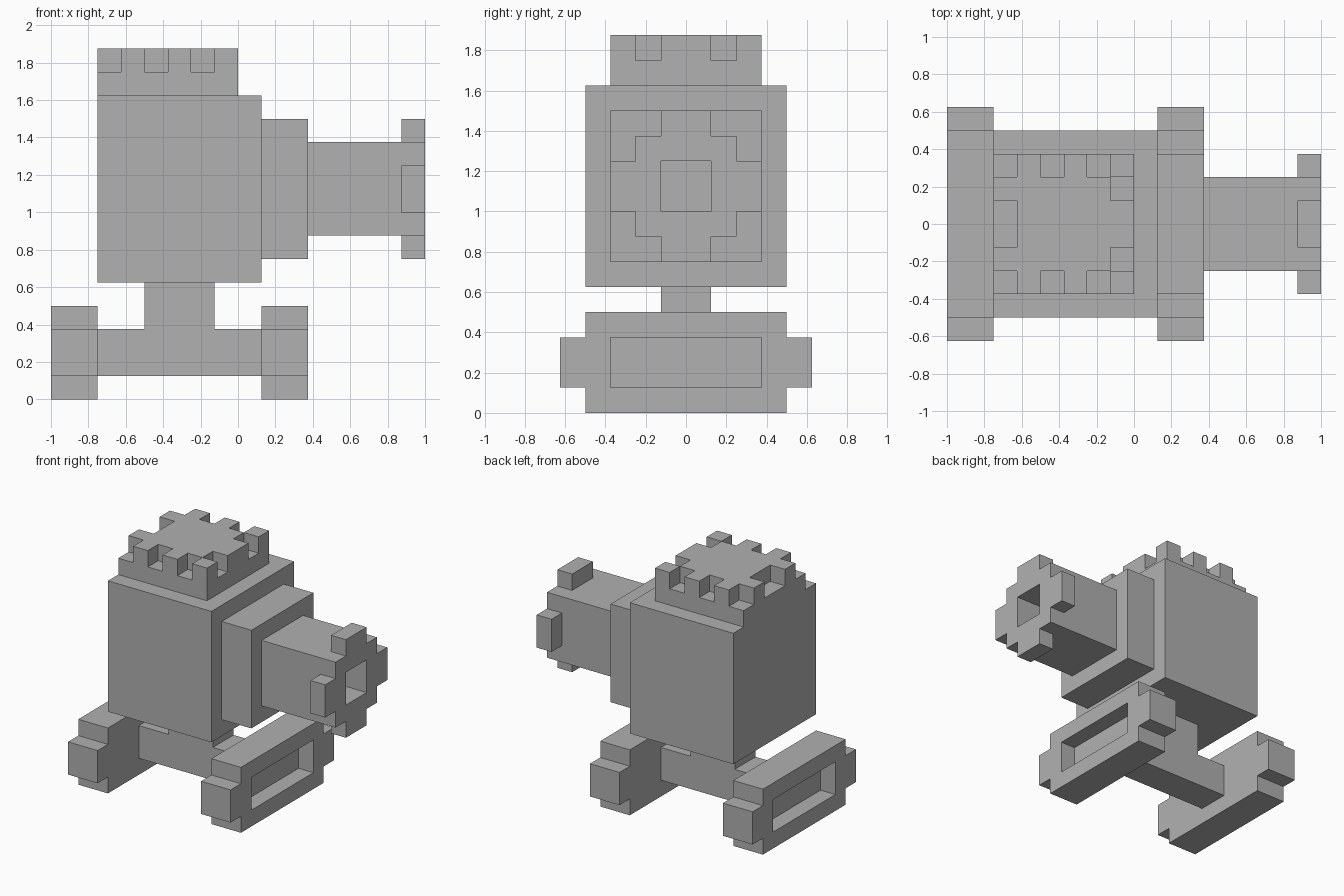
import bpy, bmesh
from mathutils import Vector

U = 0.125  # size of one block unit; all part sizes below are in units

if "Cube" in bpy.data.objects:
    bpy.data.objects.remove(bpy.data.objects["Cube"], do_unlink=True)

grey = bpy.data.materials.new("plain_grey")
grey.use_nodes = True
colour = (0.44, 0.44, 0.44, 1)
grey.diffuse_color = colour
grey.node_tree.nodes["Principled BSDF"].inputs["Base Color"].default_value = colour


def finish(name, bm):
    bmesh.ops.recalc_face_normals(bm, faces=bm.faces)
    mesh = bpy.data.meshes.new(name)
    bm.to_mesh(mesh)
    bm.free()
    mesh.materials.append(grey)
    obj = bpy.data.objects.new(name, mesh)
    bpy.context.collection.objects.link(obj)
    return obj


def box(name, x, y, z):
    """Axis-aligned block from (low, high) ranges in units."""
    bm = bmesh.new()
    bmesh.ops.create_cube(bm, size=1)
    for v in bm.verts:
        v.co = Vector([U * (r[0] if c < 0 else r[1]) for c, r in zip(v.co, (x, y, z))])
    return finish(name, bm)


def prism(name, profile, x):
    """Extrude a closed (y, z) profile along x."""
    bm = bmesh.new()
    face = bm.faces.new([bm.verts.new((x[0] * U, y * U, z * U)) for y, z in profile])
    new = bmesh.ops.extrude_face_region(bm, geom=[face])["geom"]
    verts = [g for g in new if isinstance(g, bmesh.types.BMVert)]
    bmesh.ops.translate(bm, verts=verts, vec=((x[1] - x[0]) * U, 0, 0))
    return finish(name, bm)


def cut(obj, x, y, z):
    """Carve a block out of an object."""
    cutter = box("cutter", x, y, z)
    cutter.hide_render = True
    mod = obj.modifiers.new("cut", "BOOLEAN")
    mod.operation, mod.solver, mod.object = "DIFFERENCE", "EXACT", cutter
    bpy.context.view_layer.objects.active = obj
    bpy.ops.object.modifier_apply(modifier=mod.name)
    bpy.data.objects.remove(cutter, do_unlink=True)


def four_way(quarter, centre_z):
    """Mirror a quarter outline into a full closed (y, z) outline."""
    half = quarter + [(y, -z) for y, z in reversed(quarter)]
    full = half + [(-y, z) for y, z in reversed(half)]
    return [(y, z + centre_z) for y, z in full]


# Main body, neck and axle
box("body", (-6, 1), (-4, 4), (5, 13))
box("neck", (-4, -1), (-1, 1), (3, 5))
box("axle", (-6, 1), (-1, 1), (1, 3))

# Feet with stepped ends and a slot in the outer face
foot_outline = four_way([(4, 2), (4, 1), (5, 1)], 2)
left_foot = prism("left_foot", foot_outline, (1, 3))
cut(left_foot, (2, 4), (-3, 3), (1, 3))
right_foot = prism("right_foot", foot_outline, (-8, -6))
cut(right_foot, (-9, -7), (-3, 3), (1, 3))

# Crenellated cap
cap = box("cap", (-6, 0), (-3, 3), (13, 15))
for low, high in ((2, 4), (-4, -2)):
    cut(cap, (-7, -5), (low, high), (14, 16))
    for x in (-4, -2):
        cut(cap, (x, x + 1), (low, high), (14, 16))
for y in (-2, 1):
    cut(cap, (-1, 1), (y, y + 1), (14, 16))
cut(cap, (-7, -5), (-1, 1), (14, 16))

# Collar, barrel and toothed muzzle with a square bore
box("collar", (1, 3), (-3, 3), (6, 12))
barrel = box("barrel", (3, 7), (-2, 2), (7, 11))
muzzle = prism("muzzle", four_way([(1, 3), (1, 2), (2, 2), (2, 1), (3, 1)], 9), (7, 8))
cut(barrel, (5, 8), (-1, 1), (8, 10))
cut(muzzle, (6, 9), (-1, 1), (8, 10))
